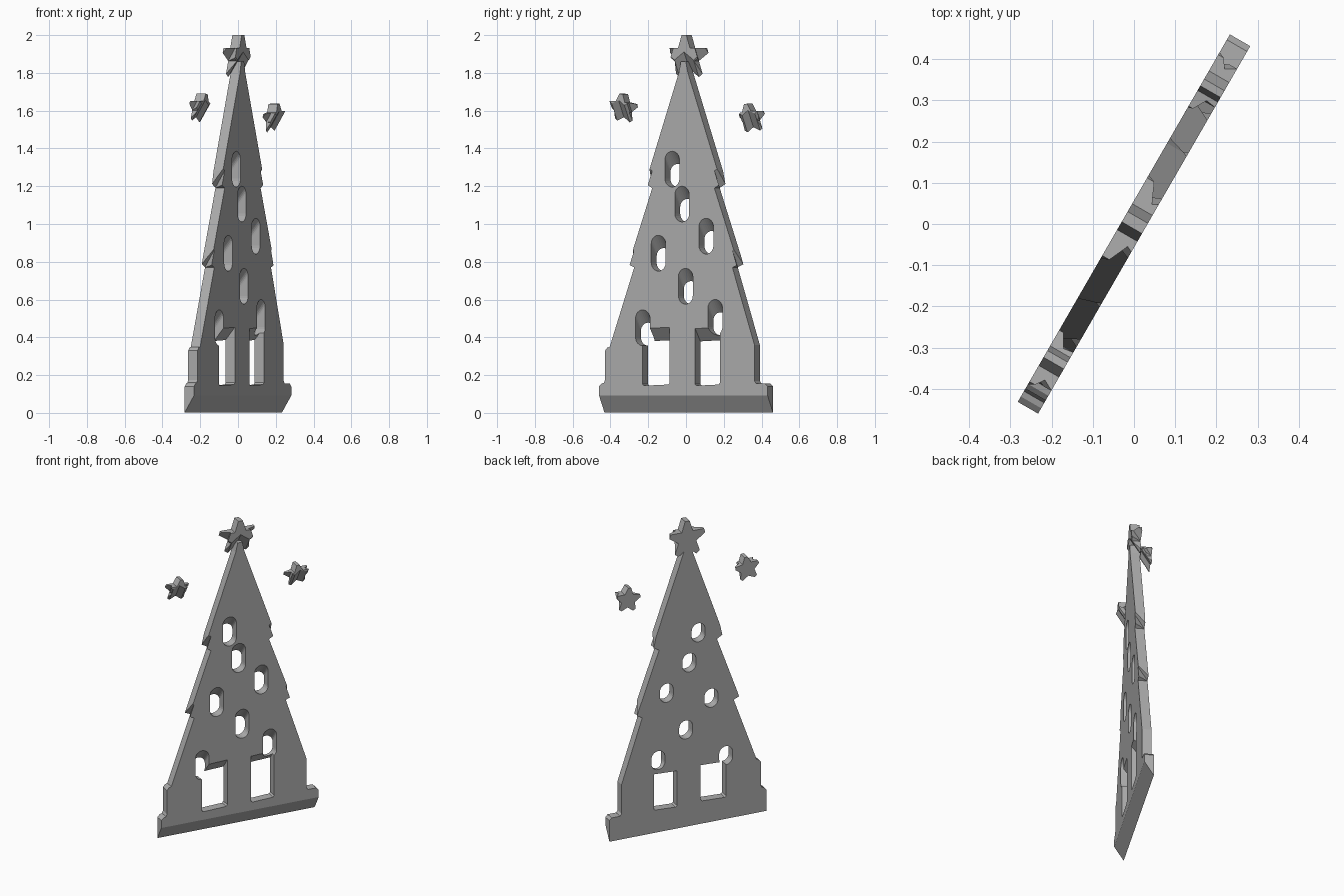
import bpy, bmesh
from math import sin, cos, pi, radians

default = bpy.data.objects.get("Cube")
if default:
    bpy.data.objects.remove(default, do_unlink=True)

HALF = 0.0285     # half the plate thickness
RISE = 0.09       # undersides climb this much from back to front
TURN = radians(60)

grey = bpy.data.materials.new("plain grey")
grey.use_nodes = True
COLOUR = (0.42, 0.42, 0.42, 1)
grey.diffuse_color = COLOUR
grey.node_tree.nodes["Principled BSDF"].inputs["Base Color"].default_value = COLOUR


def finish(name, bm):
    bmesh.ops.recalc_face_normals(bm, faces=bm.faces)
    mesh = bpy.data.meshes.new(name)
    bm.to_mesh(mesh)
    bm.free()
    mesh.materials.append(grey)
    ob = bpy.data.objects.new(name, mesh)
    bpy.context.collection.objects.link(ob)
    ob.rotation_euler.z = TURN
    return ob


def prism(name, outline, depth, slope=0.0, lift=0.0):
    """Extrude an outline through the plate, climbing towards the front."""
    bm = bmesh.new()
    rings = []
    for y in (depth, -depth):
        dz = slope * (HALF - y) / (2 * HALF) + lift
        rings.append([bm.verts.new((x, y, z + dz)) for x, z in outline])
    back, front = rings
    bm.faces.new(back)
    bm.faces.new(front)
    for i in range(len(back)):
        j = (i + 1) % len(back)
        bm.faces.new((back[i], back[j], front[j], front[i]))
    return finish(name, bm)


def hull_cutter(outline):
    """Opening that is true at the back and stretched upward at the front."""
    bm = bmesh.new()
    far = 2 * HALF
    climb = RISE * (HALF + far) / (2 * HALF)
    for y, dz in ((far, 0), (HALF, 0), (-far, 0), (-far, climb)):
        for x, z in outline:
            bm.verts.new((x, y, z + dz))
    res = bmesh.ops.convex_hull(bm, input=bm.verts)
    loose = {g for g in res["geom_interior"] + res["geom_unused"]
             if isinstance(g, bmesh.types.BMVert)}
    bmesh.ops.delete(bm, geom=list(loose), context="VERTS")
    return finish("opening_cutter", bm)


def boolean(ob, cutter, operation):
    bpy.context.view_layer.update()
    mod = ob.modifiers.new("cut", "BOOLEAN")
    mod.operation = operation
    mod.solver = "EXACT"
    mod.object = cutter
    bpy.context.view_layer.objects.active = ob
    bpy.ops.object.modifier_apply(modifier=mod.name)
    bpy.data.objects.remove(cutter, do_unlink=True)


def plate(name, outline):
    """Plate whose undersides slope up towards the front."""
    ob = prism(name, outline, HALF)
    boolean(ob, prism("slope_cutter", outline, 2 * HALF, RISE, 0.002), "INTERSECT")
    return ob


def star(name, x, z, outer, inner, tilt=0.0):
    """Five-pointed star with blunted tips."""
    pts = []
    for k in range(5):
        a = pi / 2 + tilt + k * 2 * pi / 5
        for da in (-0.12, 0.12):
            pts.append((x + outer * cos(a + da), z + outer * sin(a + da)))
        b = a + pi / 5
        pts.append((x + inner * cos(b), z + inner * sin(b)))
    return plate(name, pts)


# Tree with plinth, trunk walls and two tiers of branches
upper = [(0.30, 0.77), (0.335, 0.785), (0.32, 0.83),
         (0.19, 1.19), (0.225, 1.21), (0.21, 1.28), (0.028, 1.80), (0.015, 1.86)]
right = [(0.515, 0), (0.515, 0.14), (0.50, 0.155), (0.445, 0.155), (0.435, 0.17), (0.435, 0.36)]
left = [(0.515, 0), (0.515, 0.14), (0.50, 0.155), (0.485, 0.16), (0.478, 0.175),
        (0.478, 0.33), (0.465, 0.345), (0.45, 0.35)]
outline = right + upper + [(-x, z) for x, z in reversed(left + upper)]
tree = plate("tree", outline)

# Round bauble holes
R = 0.044
for x, z in [(-0.068, 1.24), (-0.008, 1.055), (0.14, 0.885), (-0.152, 0.795),
             (0.014, 0.62), (0.195, 0.455), (-0.248, 0.40)]:
    circle = [(x + R * cos(k * pi / 12), z + R * sin(k * pi / 12)) for k in range(24)]
    boolean(tree, hull_cutter(circle), "DIFFERENCE")

# Windows
for x0, x1 in ((-0.25, -0.083), (0.072, 0.224)):
    frame = [(x0, 0.152), (x0 + 0.01, 0.144), (x1 - 0.008, 0.15), (x1, 0.16),
             (x1, 0.352), (x0, 0.345)]
    boolean(tree, hull_cutter(frame), "DIFFERENCE")

# Stars
star("top_star", 0.004, 1.881, 0.12, 0.062)
star("right_hand_star", 0.39, 1.557, 0.08, 0.047, 0.12)
star("left_hand_star", -0.39, 1.61, 0.08, 0.047, -0.12)
